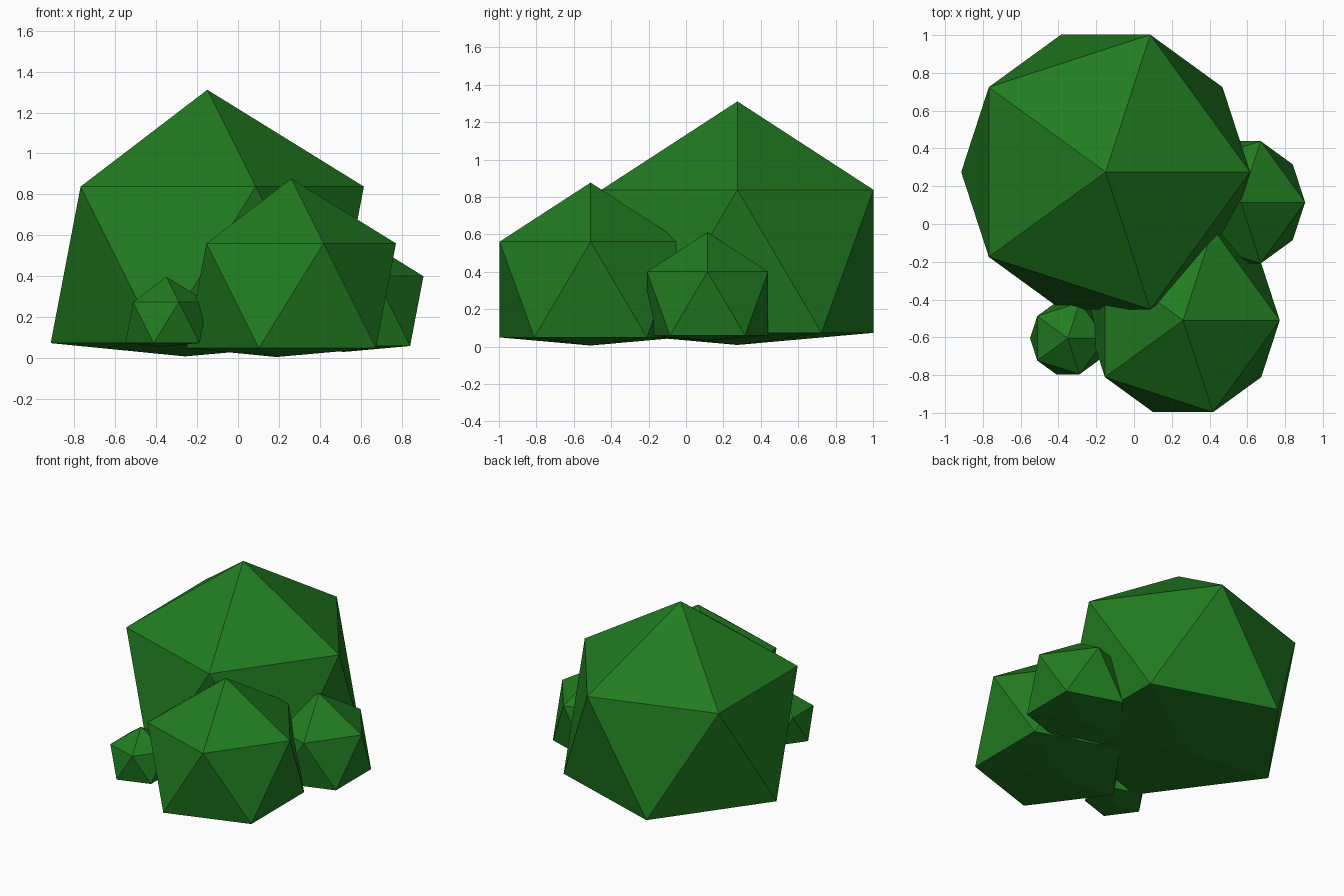
import bpy

if "Cube" in bpy.data.objects:
    bpy.data.objects.remove(bpy.data.objects["Cube"])

# dark leaf green
leaf = bpy.data.materials.new("leaf_green")
leaf.diffuse_color = (0.015, 0.2, 0.015, 1)
leaf.use_nodes = True
leaf.node_tree.nodes["Principled BSDF"].inputs["Base Color"].default_value = leaf.diffuse_color


def leaf_clump(name, centre, radius):
    """Flat-shaded icosahedron whose bottom point is pushed up to a near-flat base."""
    bpy.ops.mesh.primitive_ico_sphere_add(subdivisions=1, radius=radius, location=centre)
    clump = bpy.context.object
    clump.name = name
    bottom = min(clump.data.vertices, key=lambda v: v.co.z)
    bottom.co = (-0.127 * radius, 0, -0.523 * radius)
    clump.data.materials.append(leaf)


# four overlapping clumps of the bush
leaf_clump("large_clump", (-0.15, 0.275, 0.456), 0.855)
leaf_clump("medium_clump", (0.26, -0.51, 0.305), 0.572)
leaf_clump("small_clump", (0.565, 0.115, 0.23), 0.381)
leaf_clump("tiny_clump", (-0.35, -0.605, 0.174), 0.224)
